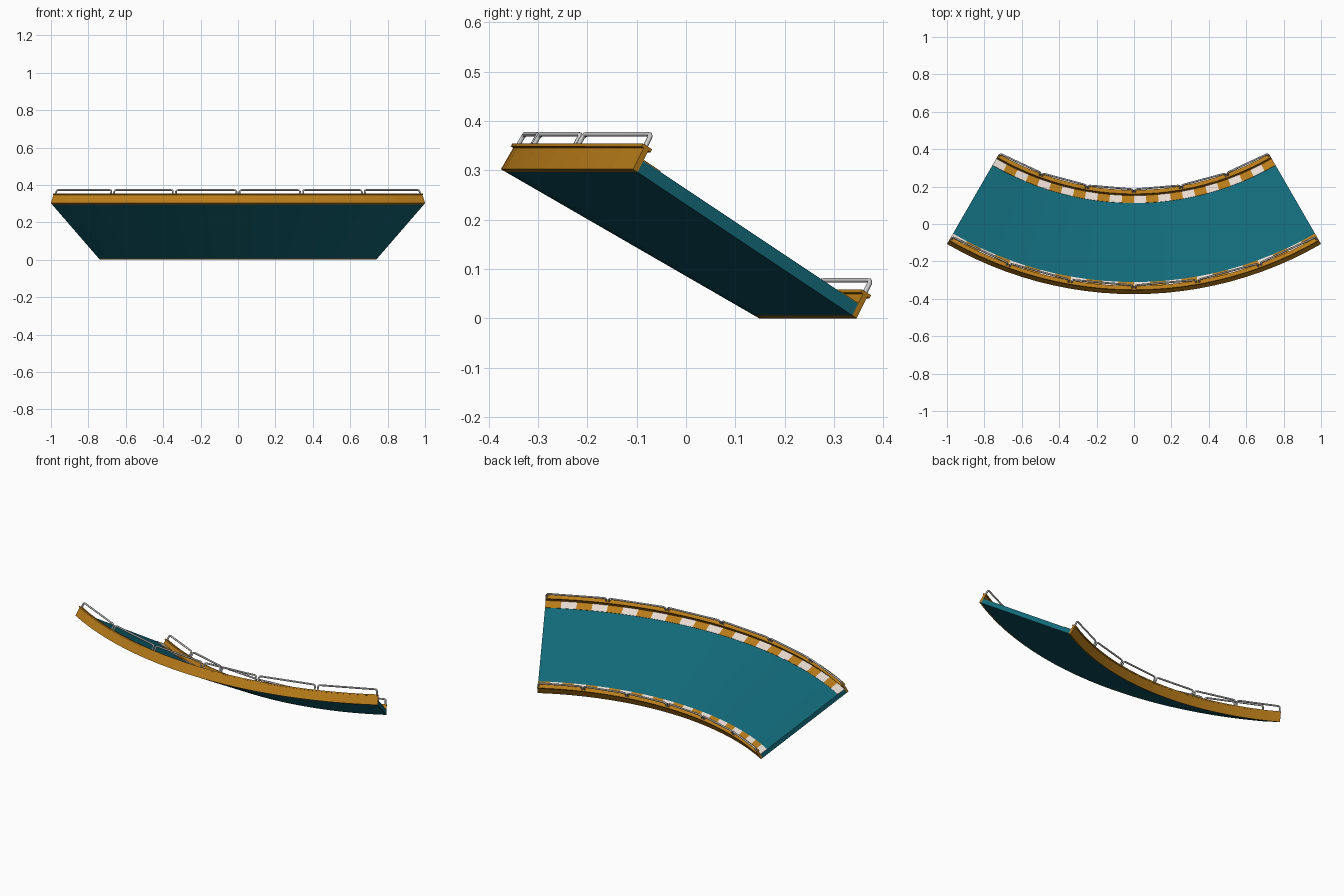
import bpy, bmesh, math
from mathutils import Vector

if "Cube" in bpy.data.objects:
    bpy.data.objects.remove(bpy.data.objects["Cube"])

YC = 1.625                  # arc centre
R0 = 1.477                  # radius at the low edge
L = 0.604                   # slope length of the deck
BANK = math.radians(30)
HALF = 30                   # half sweep in degrees


def mat(name, col):
    m = bpy.data.materials.new(name)
    m.diffuse_color = (*col, 1)
    m.use_nodes = True
    m.node_tree.nodes["Principled BSDF"].inputs["Base Color"].default_value = m.diffuse_color
    return m


TEAL = mat("deck_teal", (0.006, 0.14, 0.19))
ORANGE = mat("wall_orange", (0.48, 0.2, 0.01))
WHITE = mat("kerb_white", (0.8, 0.7, 0.63))


def place(u, v, deg):
    """u runs up the slope, v is normal to it, deg is the angle round the bend."""
    r = R0 + u * math.cos(BANK) - v * math.sin(BANK)
    z = u * math.sin(BANK) + v * math.cos(BANK)
    a = math.radians(deg)
    return Vector((r * math.sin(a), YC - r * math.cos(a), z))


def sweep(name, profile, mats, steps=24, alternate=False):
    bm = bmesh.new()
    rings = []
    for i in range(steps + 1):
        d = -HALF + 2 * HALF * i / steps
        rings.append([bm.verts.new(place(u, v, d)) for u, v in profile])
    n = len(profile)
    for i in range(steps):
        for j in range(n):
            k = (j + 1) % n
            f = bm.faces.new((rings[i][j], rings[i][k], rings[i + 1][k], rings[i + 1][j]))
            f.material_index = i % 2 if alternate else 0
    bm.faces.new(rings[0])
    end = bm.faces.new(rings[-1])
    end.material_index = (steps - 1) % 2 if alternate else 0
    bmesh.ops.recalc_face_normals(bm, faces=bm.faces)
    me = bpy.data.meshes.new(name)
    bm.to_mesh(me)
    bm.free()
    for m in mats:
        me.materials.append(m)
    ob = bpy.data.objects.new(name, me)
    bpy.context.collection.objects.link(ob)
    return ob


def box(u0, u1, v0, v1):
    return [(u0, v0), (u1, v0), (u1, v1), (u0, v1)]


# banked deck between the two walls
sweep("deck", box(0.012, L - 0.012, 0, 0.027), [TEAL])

# T-shaped walls, mirrored across the deck
wall = [(0, 0), (0.012, 0), (0.012, 0.05), (0.018, 0.05),
        (0.018, 0.057), (-0.006, 0.057), (-0.006, 0.05), (0, 0.05)]
sweep("inner_wall", wall, [ORANGE])
sweep("outer_wall", [(L - u, v) for u, v in wall], [ORANGE])

# striped kerbs
sweep("inner_kerb", box(0.012, 0.058, 0.026, 0.029), [WHITE, ORANGE], alternate=True)
sweep("outer_kerb", box(L - 0.058, L - 0.012, 0.026, 0.029), [WHITE, ORANGE], alternate=True)


# guard rails: six straight hoops with rounded corners on each wall
def rails(name, u):
    cu = bpy.data.curves.new(name, 'CURVE')
    cu.dimensions = '3D'
    cu.bevel_depth = 0.005
    cu.bevel_resolution = 1
    cu.use_fill_caps = True
    for i in range(6):
        a = -HALF + 10 * i + 0.25
        b = a + 9.5
        pts = [place(u, 0.054, a)]
        for d, e in ((a, b), (b, a)):
            top, foot = place(u, 0.085, d), place(u, 0.054, d)
            p = top + (foot - top).normalized() * 0.012
            q = top + (place(u, 0.085, e) - top).normalized() * 0.012
            arc = [p * (1 - t) ** 2 + top * 2 * t * (1 - t) + q * t * t
                   for t in (0, 0.25, 0.5, 0.75, 1)]
            pts += arc if d == a else arc[::-1]
        pts.append(place(u, 0.054, b))
        sp = cu.splines.new('POLY')
        sp.points.add(len(pts) - 1)
        for s, p in zip(sp.points, pts):
            s.co = (*p, 1)
    ob = bpy.data.objects.new(name, cu)
    bpy.context.collection.objects.link(ob)


rails("inner_rails", 0.006)
rails("outer_rails", L - 0.006)
